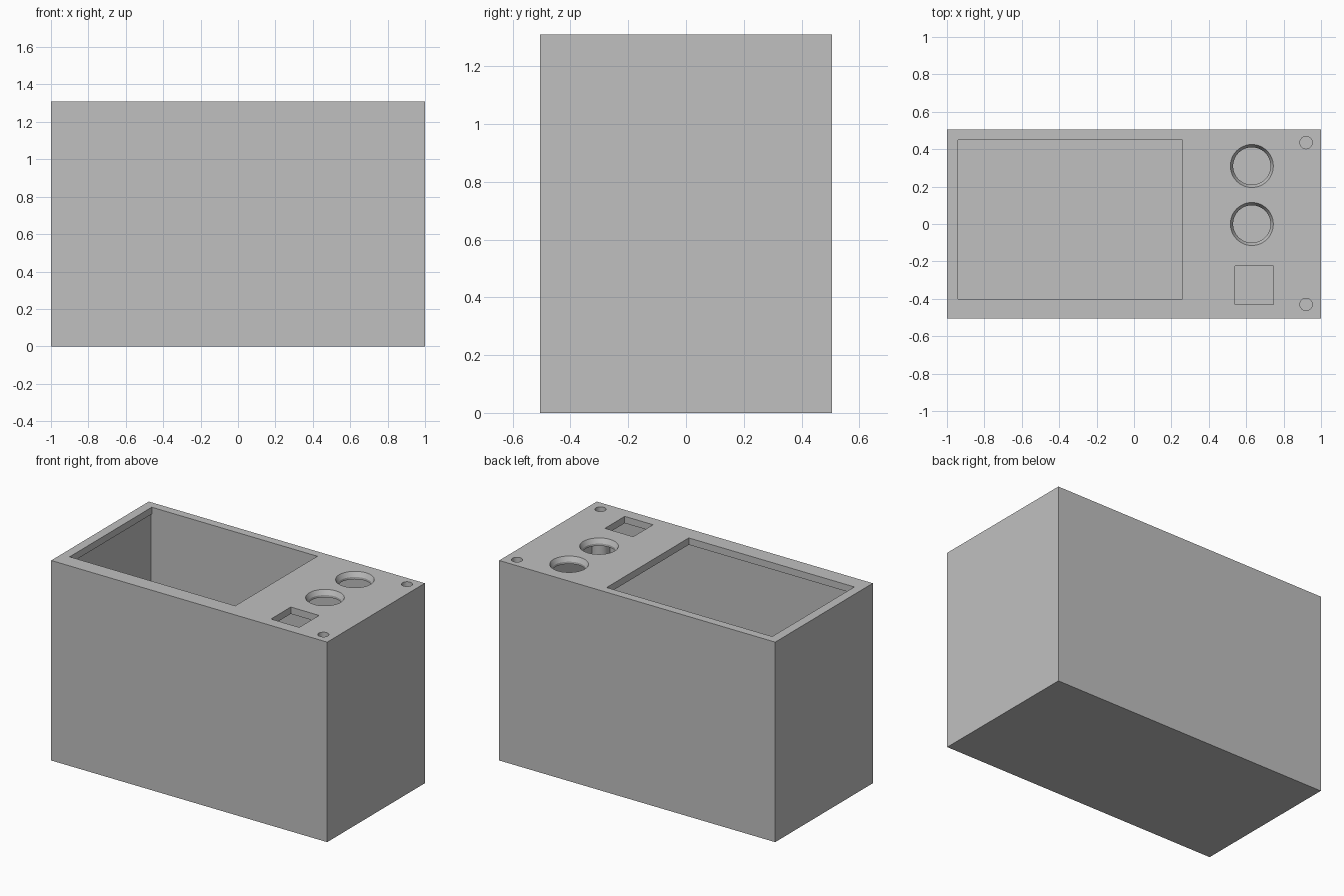
import bpy
import bmesh
import math

WIDTH, DEPTH, HEIGHT = 2.0, 1.01, 1.31
WALL, PLATE = 0.05, 0.045

if "Cube" in bpy.data.objects:
    bpy.data.objects.remove(bpy.data.objects["Cube"])

grey = bpy.data.materials.new("plain grey")
grey.use_nodes = True
grey.diffuse_color = (0.53, 0.53, 0.53, 1)
grey.node_tree.nodes["Principled BSDF"].inputs["Base Color"].default_value = grey.diffuse_color


def add_mesh(name, bm):
    mesh = bpy.data.meshes.new(name)
    bm.to_mesh(mesh)
    bm.free()
    mesh.materials.append(grey)
    obj = bpy.data.objects.new(name, mesh)
    bpy.context.collection.objects.link(obj)
    return obj


def box(name, x0, x1, y0, y1, z0, z1, round_top=0):
    bm = bmesh.new()
    bmesh.ops.create_cube(bm, size=1)
    for v in bm.verts:
        v.co.x = x1 if v.co.x > 0 else x0
        v.co.y = y1 if v.co.y > 0 else y0
        v.co.z = z1 if v.co.z > 0 else z0
    if round_top:
        rim = [e for e in bm.edges if all(v.co.z == z1 for v in e.verts)]
        bmesh.ops.bevel(bm, geom=rim, offset=round_top, segments=6,
                        profile=0.5, affect='EDGES')
    return add_mesh(name, bm)


def cone(name, x, y, z0, z1, r0, r1, sides=48):
    bm = bmesh.new()
    bmesh.ops.create_cone(bm, cap_ends=True, segments=sides,
                          radius1=r0, radius2=r1, depth=z1 - z0)
    bmesh.ops.translate(bm, verts=bm.verts, vec=(x, y, (z0 + z1) / 2))
    return add_mesh(name, bm)


def combine(target, tool, operation='DIFFERENCE'):
    mod = target.modifiers.new("shape", 'BOOLEAN')
    mod.operation, mod.object, mod.solver = operation, tool, 'EXACT'
    bpy.context.view_layer.objects.active = target
    bpy.ops.object.modifier_apply(modifier=mod.name)
    bpy.data.objects.remove(tool)


# Outer case with a rounded top rim, hollowed out
hx, hy = WIDTH / 2, DEPTH / 2
case = box("case", -hx, hx, -hy, hy, 0, HEIGHT, round_top=0.03)
combine(case, box("cavity", WALL - hx, hx - WALL, WALL - hy, hy - WALL,
                  WALL, HEIGHT - PLATE))

# Screw posts in the two corners, with their holes
for y in (-0.43, 0.435):
    combine(case, cone("post", 0.92, y, WALL / 2, HEIGHT - PLATE / 2, 0.055, 0.055), 'UNION')
    combine(case, cone("screw_hole", 0.92, y, 0.9, HEIGHT + 0.1, 0.033, 0.033, 32))

# Display window and square switch opening
low, high = HEIGHT - 2 * PLATE, HEIGHT + 0.1
combine(case, box("window", -0.94, 0.26, -0.4, 0.45, low, high))
combine(case, box("switch_opening", 0.54, 0.745, -0.43, -0.225, low, high))

# Round openings with a sloped rim
for y in (0.0, 0.31):
    combine(case, cone("round_opening", 0.63, y, low, high, 0.1, 0.1))
    combine(case, cone("sloped_rim", 0.63, y, HEIGHT - 0.03, HEIGHT + 0.03, 0.1, 0.13))

# Smooth the rounded parts, keep the corners sharp
bpy.ops.object.select_all(action='DESELECT')
case.select_set(True)
bpy.context.view_layer.objects.active = case
bpy.ops.object.shade_smooth_by_angle(angle=math.radians(25))
